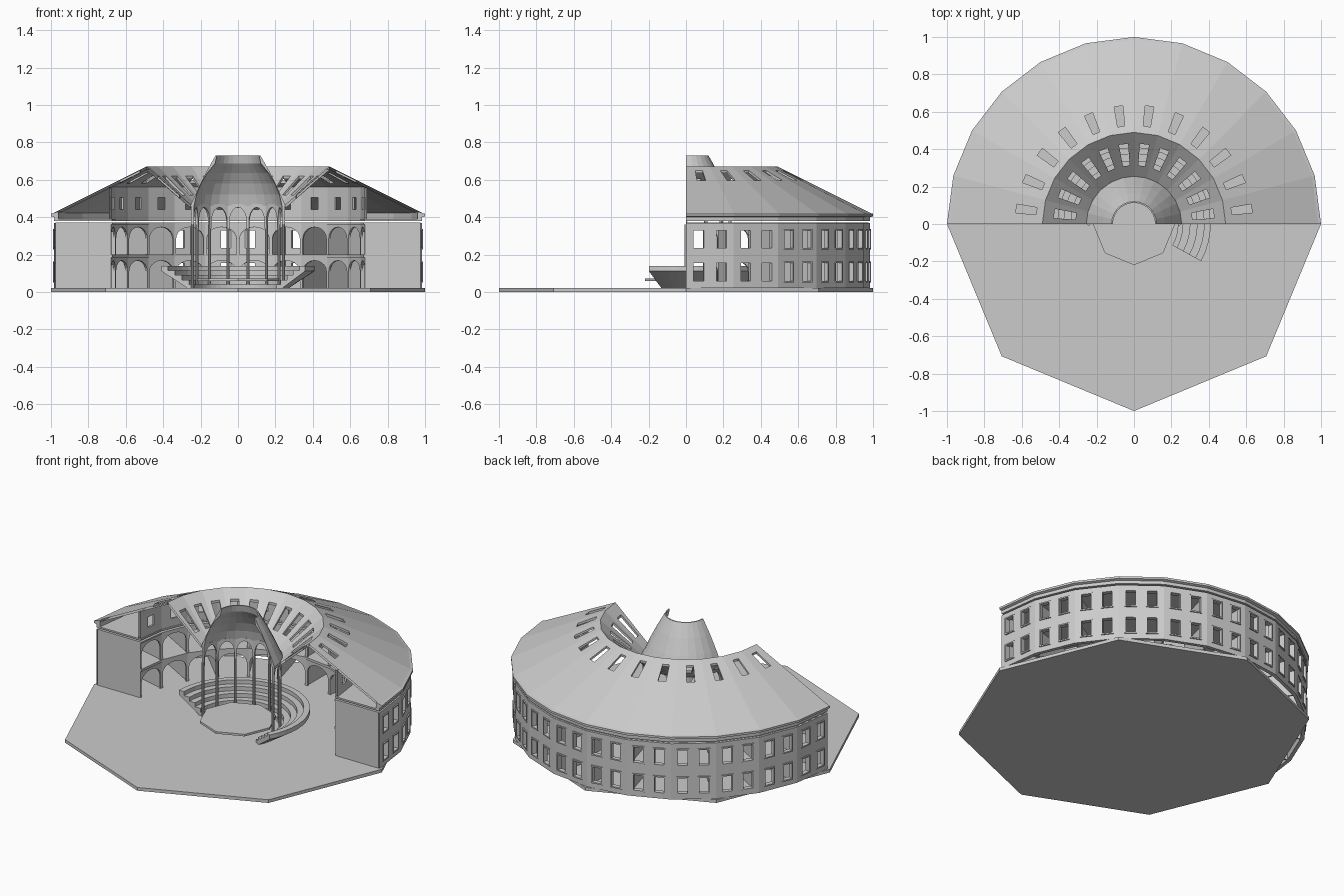
import bpy, bmesh, math
from math import cos, sin, pi, radians

if "Cube" in bpy.data.objects:
    bpy.data.objects.remove(bpy.data.objects["Cube"])

N = 12  # facets in the half ring, 15 degrees each


def finish(name, bm):
    bmesh.ops.remove_doubles(bm, verts=bm.verts, dist=1e-5)
    bmesh.ops.recalc_face_normals(bm, faces=bm.faces)
    me = bpy.data.meshes.new(name)
    bm.to_mesh(me)
    bm.free()
    ob = bpy.data.objects.new(name, me)
    bpy.context.collection.objects.link(ob)
    return ob


def polar(r, a, z):
    return (r * cos(a), r * sin(a), z)


# Sweep a closed (r, z) section around z, capped at both ends
def sweep(name, section, n=N, a0=0.0, a1=180.0):
    bm = bmesh.new()
    rings = []
    for i in range(n + 1):
        a = radians(a0 + (a1 - a0) * i / n)
        rings.append([bm.verts.new(polar(r, a, z)) for r, z in section])
    k = len(section)
    for p, q in zip(rings, rings[1:]):
        for j in range(k):
            bm.faces.new((p[j], p[(j + 1) % k], q[(j + 1) % k], q[j]))
    bm.faces.new(rings[0])
    bm.faces.new(rings[-1][::-1])
    return finish(name, bm)


# Map (u along facet, v along section, w through thickness) into space
def facet(i, section, n=N):
    a0, a1 = pi * i / n, pi * (i + 1) / n

    def place(u, v, w):
        r, z = section(v, w)
        p, q = polar(r, a0, z), polar(r, a1, z)
        return [p[k] + (q[k] - p[k]) * u for k in range(3)]
    return place


# Panel with rectangular holes, made on a grid
def panel(bm, place, us, vs, holes):
    nu, nv = len(us) - 1, len(vs) - 1

    def solid(i, j):
        return 0 <= i < nu and 0 <= j < nv and (i, j) not in holes

    def quad(*pts):
        bm.faces.new([bm.verts.new(place(*p)) for p in pts])
    for i in range(nu):
        for j in range(nv):
            if not solid(i, j):
                continue
            u0, u1, v0, v1 = us[i], us[i + 1], vs[j], vs[j + 1]
            for w in (0, 1):
                quad((u0, v0, w), (u1, v0, w), (u1, v1, w), (u0, v1, w))
            for di, u in ((-1, u0), (1, u1)):
                if not solid(i + di, j) and (0 <= i + di < nu):
                    quad((u, v0, 0), (u, v1, 0), (u, v1, 1), (u, v0, 1))
            for dj, v in ((-1, v0), (1, v1)):
                if not solid(i, j + dj):
                    quad((u0, v, 0), (u1, v, 0), (u1, v, 1), (u0, v, 1))


# Arch-shaped outline extruded through a facet
def arch(bm, place, z0, spring, apex, top, pier, steps=10):
    pts = [(0, z0), (pier, z0)]
    for k in range(steps + 1):
        t = pi - pi * k / steps
        pts.append((0.5 + (0.5 - pier) * cos(t), spring + (apex - spring) * sin(t)))
    pts += [(1 - pier, z0), (1, z0), (1, top), (0, top)]
    a = [bm.verts.new(place(u, v, 0)) for u, v in pts]
    b = [bm.verts.new(place(u, v, 1)) for u, v in pts]
    bm.faces.new(a)
    bm.faces.new(b[::-1])
    for k in range(len(pts)):
        m = (k + 1) % len(pts)
        bm.faces.new((a[k], a[m], b[m], b[k]))


def wall(r, t):
    return lambda v, w: (r - t * w, v)


def slope(p, q, t):
    return lambda v, w: (p[0] + (q[0] - p[0]) * v, p[1] + (q[1] - p[1]) * v - t * w)


def disc(name, r, z0, z1, sides, x=0, y=0):
    bm = bmesh.new()
    bmesh.ops.create_cone(bm, cap_ends=True, segments=sides, radius1=r, radius2=r, depth=z1 - z0)
    # put a vertex on the x axis
    v = bm.verts[:][0].co
    off = math.atan2(v.y, v.x)
    for v in bm.verts:
        a = math.atan2(v.co.y, v.co.x) - off
        v.co = (x + r * cos(a), y + r * sin(a), v.co.z + (z0 + z1) / 2)
    return finish(name, bm)


# Ground slab and stage
disc("ground_slab", 1.0, 0, 0.02, 8)
disc("stage", 0.22, 0.06, 0.073, 8)

# Outer wall with two rows of windows and raised frames
WU = [(0.155, 0.37), (0.63, 0.845)]
WZ = [(0.06, 0.155), (0.235, 0.33)]
bw, bf = bmesh.new(), bmesh.new()
for i in range(N):
    panel(bw, facet(i, wall(0.985, 0.022)), [0, *WU[0], *WU[1], 1],
          [0.02, *WZ[0], *WZ[1], 0.37], {(1, 1), (3, 1), (1, 3), (3, 3)})
    for u0, u1 in WU:
        for z0, z1 in WZ:
            panel(bf, facet(i, wall(0.992, 0.008)), [u0 - 0.03, u0, u1, u1 + 0.03][0:4],
                  [z0 - 0.008, z0, z1, z1 + 0.008], {(1, 1)})
finish("outer_wall", bw)
finish("window_frames", bf)

# Inner arcade on two storeys
ba = bmesh.new()
for i in range(N):
    p = facet(i, wall(0.69, 0.012))
    arch(ba, p, 0.02, 0.11, 0.168, 0.186, 0.05)
    arch(ba, p, 0.2, 0.285, 0.347, 0.366, 0.05)
finish("inner_arcade", ba)

# Attic wall with small square windows
bt = bmesh.new()
for i in range(N):
    panel(bt, facet(i, wall(0.69, 0.012)), [0, 0.36, 0.64, 1],
          [0.38, 0.44, 0.505, 0.56], {(1, 1)})
finish("attic_wall", bt)

# Radial cell partitions
for i in range(N + 1):
    d = 0.7
    a = 180 * i / N
    a = min(max(a, 0.3), 179.7)
    sweep("partition", [(0.685, 0.02), (0.975, 0.02), (0.975, 0.37), (0.685, 0.37)],
          1, a - 0.3, a + 0.3)

# Floors
for nm, z0, z1, r in (("gallery_floor", 0.185, 0.2, 0.672),
                      ("upper_ceiling", 0.362, 0.371, 0.672),
                      ("attic_floor", 0.38, 0.39, 0.675)):
    sweep(nm, [(r, z0), (0.975, z0), (0.975, z1), (r, z1)])

# Stepped cornice
sweep("cornice", [(0.96, 0.38), (0.985, 0.38), (0.985, 0.4), (1.0, 0.405),
                  (1.0, 0.418), (0.96, 0.43)])

# Ring roof: outer and inner slopes with skylights
bo, bi = bmesh.new(), bmesh.new()
for i in range(N):
    panel(bo, facet(i, slope((0.99, 0.42), (0.49, 0.67), 0.014)),
          [0, 0.36, 0.64, 1], [0, 0.7, 0.92, 1], {(1, 1)})
    panel(bi, facet(i, slope((0.49, 0.67), (0.255, 0.465), 0.016)),
          [0, 0.28, 0.72, 1], [0, 0.24, 0.74, 1], {(1, 1)})
finish("outer_roof", bo)
finish("inner_roof", bi)

# Central dome with open top
sweep("dome", [(0.12, 0.73), (0.165, 0.65), (0.21, 0.56), (0.255, 0.46), (0.235, 0.46),
               (0.222, 0.52), (0.198, 0.58), (0.165, 0.635), (0.122, 0.688), (0.113, 0.73)], 14)

# Dome arcade and columns
B = 7
bd = bmesh.new()
for i in range(B):
    arch(bd, facet(i, wall(0.25, 0.014), B), 0.34, 0.375, 0.452, 0.47, 0.06)
finish("dome_arches", bd)
for i in range(B + 1):
    a = pi * i / B
    disc("column", 0.008, 0.02, 0.36, 10, 0.243 * cos(a), 0.243 * sin(a))

# Tiered seating bowl, running past the cut on the right
tiers = [(0.27, 0.02), (0.41, 0.112), (0.41, 0.14)]
r, z = 0.375, 0.14
for k in range(4):
    tiers += [(r, z), (r, z - 0.025)]
    r, z = r - 0.038, z - 0.025
tiers += [(0.235, 0.04), (0.235, 0.02)]
sweep("tiered_seating", tiers, 28, -29, 180)
